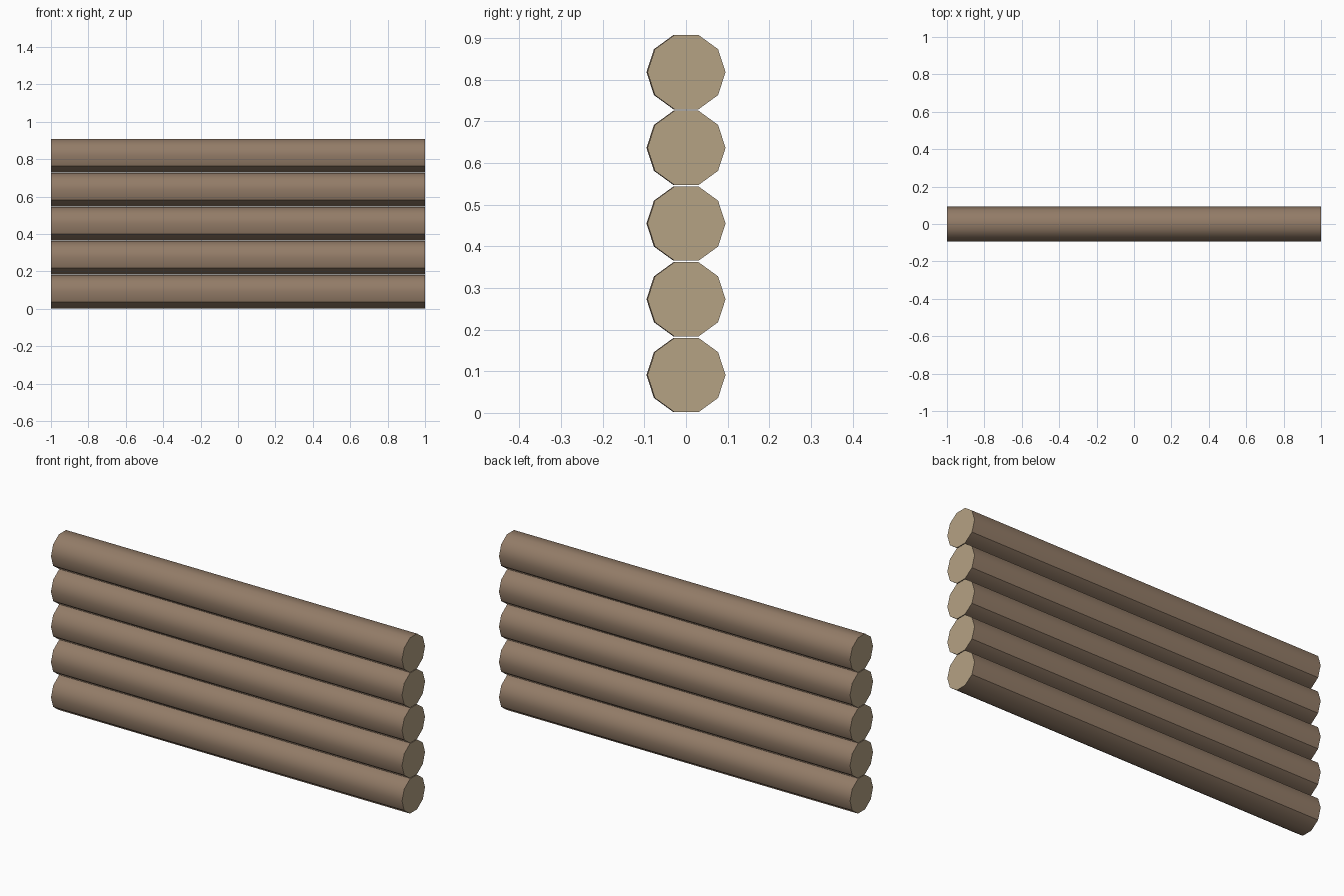
import bpy, bmesh, math

if "Cube" in bpy.data.objects:
    bpy.data.objects.remove(bpy.data.objects["Cube"])

def material(name, color):
    m = bpy.data.materials.new(name)
    m.diffuse_color = color
    m.use_nodes = True
    m.node_tree.nodes["Principled BSDF"].inputs["Base Color"].default_value = m.diffuse_color
    return m

bark = material("bark", (0.29, 0.20, 0.136, 1))
cut_wood = material("cut_wood", (0.46, 0.36, 0.23, 1))

COUNT, SIDES, RADIUS, PITCH = 5, 10, 0.0937, 0.1818

def log(index):
    # Ten-sided log lying along x, flat facet on top and bottom
    bm = bmesh.new()
    ends = []
    for x in (-1, 1):
        ring = []
        for k in range(SIDES):
            a = 2 * math.pi * k / SIDES
            # ends drift very slightly sideways
            ring.append(bm.verts.new((x, RADIUS * math.cos(a) + 0.0012 * x, RADIUS * math.sin(a))))
        ends.append(ring)
    left, right = ends
    for k in range(SIDES):
        j = (k + 1) % SIDES
        bm.faces.new((left[k], left[j], right[j], right[k])).smooth = True
    # Pale sawn ends
    for ring in ends:
        cap = bm.faces.new(ring)
        cap.material_index = 1
        for e in cap.edges:
            e.smooth = False
    # Crisp lower edges on both sides
    for k in (6, 9):
        bm.edges.get((left[k], right[k])).smooth = False
    bmesh.ops.recalc_face_normals(bm, faces=bm.faces)
    mesh = bpy.data.meshes.new(f"log_{index + 1}")
    bm.to_mesh(mesh)
    bm.free()
    mesh.materials.append(bark)
    mesh.materials.append(cut_wood)
    ob = bpy.data.objects.new(mesh.name, mesh)
    ob.location.z = 0.0909 + PITCH * index
    bpy.context.collection.objects.link(ob)

# Wall of stacked logs
for i in range(COUNT):
    log(i)
